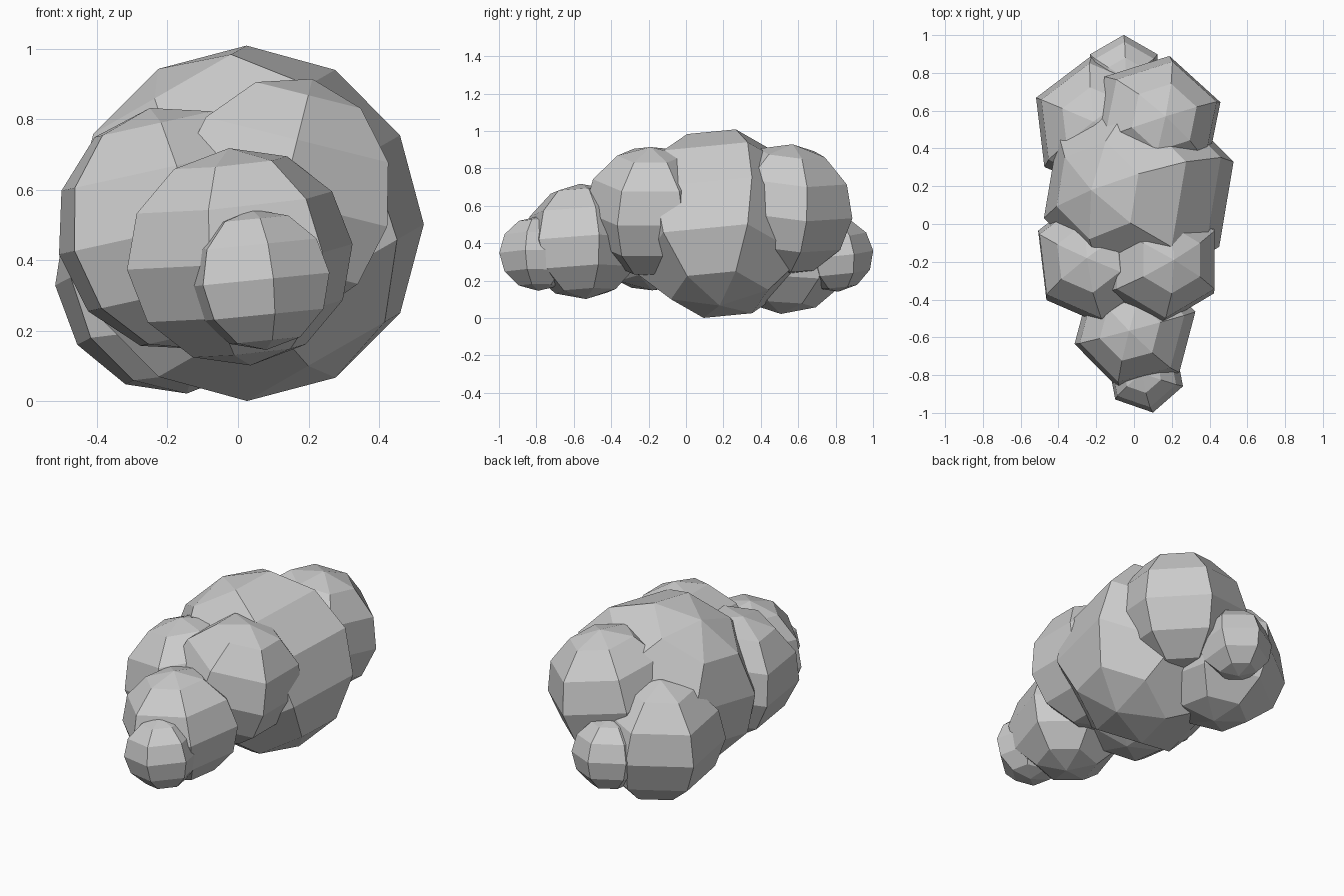
import bpy, bmesh
from math import radians
from mathutils import Matrix, Vector

if "Cube" in bpy.data.objects:
    bpy.data.objects.remove(bpy.data.objects["Cube"])

UP = Vector((0, 0, 1))


def puff(name, centre, width, height, spin, pole=(0, 0, 1)):
    """Six-sided, six-ring faceted ball, spun about a leaning pole."""
    bm = bmesh.new()
    bmesh.ops.create_uvsphere(bm, u_segments=6, v_segments=6, radius=1)
    # put the first meridian on +x before spinning
    far = max(bm.verts, key=lambda v: (round(v.co.xy.length, 3), v.co.x))
    phase = Vector((1, 0)).angle_signed(far.co.xy)
    lean = UP.rotation_difference(Vector(pole)).to_matrix().to_4x4()
    m = (Matrix.Translation(centre) @ lean
         @ Matrix.Rotation(radians(spin) + phase, 4, 'Z')
         @ Matrix.Diagonal((width, width, height, 1)))
    bm.transform(m)
    mesh = bpy.data.meshes.new(name)
    bm.to_mesh(mesh)
    bm.free()
    ob = bpy.data.objects.new(name, mesh)
    bpy.context.collection.objects.link(ob)
    return ob


# large middle puff
puff("middle_puff", (0.025, 0.18, 0.505), 0.53, 0.505, 19, (-0.5, 0, 0.87))

# pair in front of the middle
puff("front_right_puff", (0.125, -0.19, 0.57), 0.355, 0.355, 30, (0.25, 0, 1))
puff("front_left_puff", (-0.175, -0.18, 0.49), 0.37, 0.35, 37, (-0.22, 0, 1))

# front tail, tapering off
puff("front_tail_puff", (0.005, -0.55, 0.41), 0.333, 0.31, 15, (-0.1, -0.05, 1))
puff("front_tip_puff", (0.06, -0.79, 0.345), 0.212, 0.2, -79, (-0.1, 0, 1))

# pair behind the middle
puff("back_right_puff", (0.115, 0.535, 0.58), 0.365, 0.355, 18, (0.15, 0.1, 1))
puff("back_left_puff", (-0.18, 0.525, 0.37), 0.37, 0.35, 37, (-0.1, 0.05, 1))

# small back tip
puff("back_tip_puff", (-0.055, 0.795, 0.34), 0.207, 0.2, 30, (0.05, -0.1, 1))
